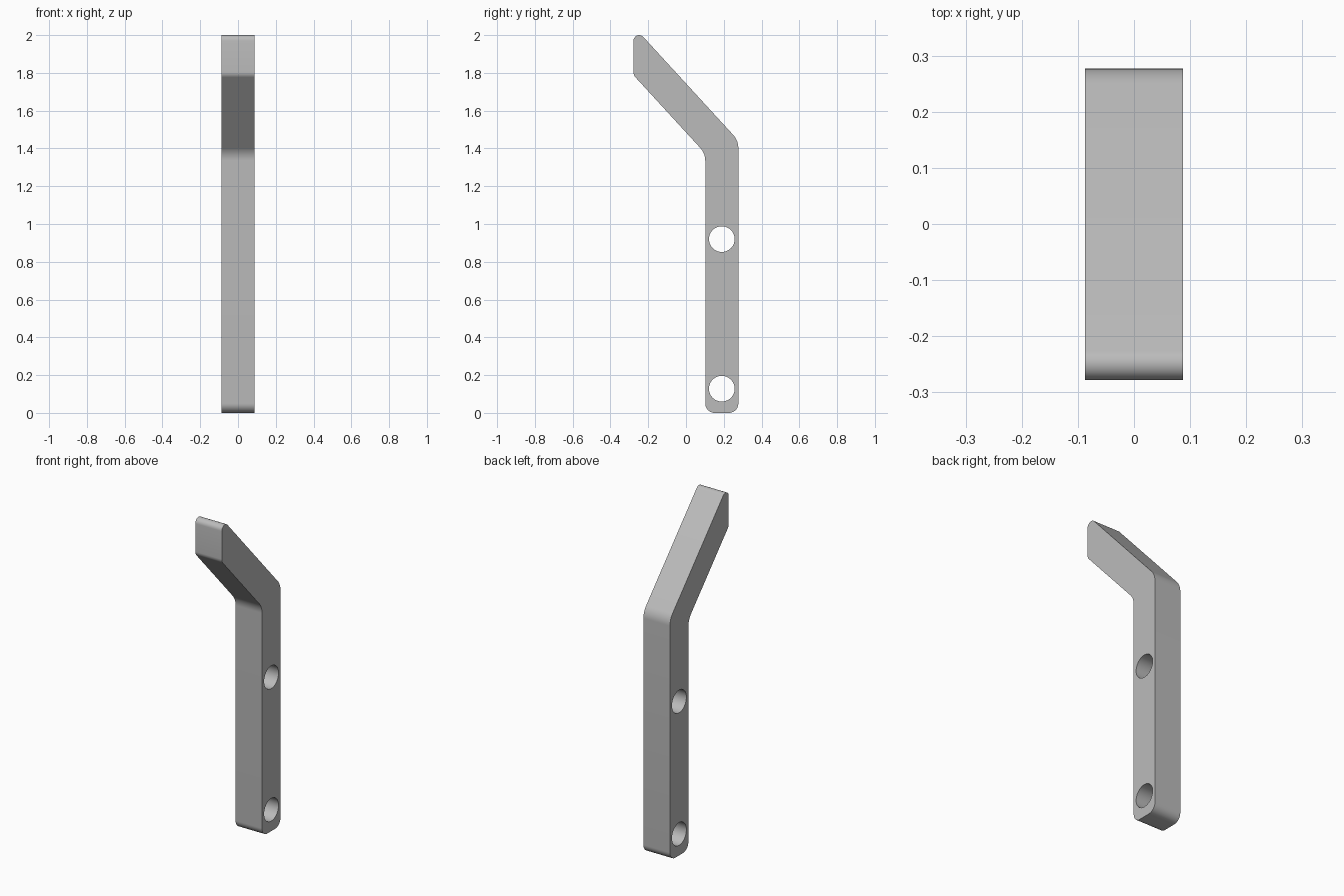
import bpy
import bmesh
import math
from mathutils import Vector, Matrix

if "Cube" in bpy.data.objects:
    bpy.data.objects.remove(bpy.data.objects["Cube"], do_unlink=True)

WIDTH = 0.175
BACK, FRONT, TIP = 0.277, 0.102, -0.278
SLOPE = 1.09                      # fall of the bent arm
UPPER, LOWER = 1.744, 1.485       # arm line heights at y = 0

grey = bpy.data.materials.new("plain grey")
grey.use_nodes = True
colour = (0.5, 0.5, 0.5, 1)
grey.diffuse_color = colour
grey.node_tree.nodes["Principled BSDF"].inputs["Base Color"].default_value = colour


def fillet(prev, corner, nxt, radius, steps=10):
    """Points of a round arc replacing one profile corner."""
    a, b = (prev - corner).normalized(), (nxt - corner).normalized()
    half = a.angle(b) / 2
    centre = corner + (a + b).normalized() * radius / math.sin(half)
    start = corner + a * radius / math.tan(half) - centre
    end = corner + b * radius / math.tan(half) - centre
    sweep = math.pi - 2 * half
    return [centre + (start * math.sin(sweep * (1 - i / steps))
                      + end * math.sin(sweep * i / steps)) / math.sin(sweep)
            for i in range(steps + 1)]


# Side profile corners (y, z) with their rounding radii
corners = [
    (FRONT, 0, 0.05),
    (BACK, 0, 0.05),
    (BACK, UPPER - SLOPE * BACK, 0.1),
    (TIP, UPPER - SLOPE * TIP, 0.03),
    (TIP, LOWER - SLOPE * TIP, 0.04),
    (FRONT, LOWER - SLOPE * FRONT, 0.1),
]
points = [Vector((y, z)) for y, z, _ in corners]
outline = []
for i, (_, _, radius) in enumerate(corners):
    outline += fillet(points[i - 1], points[i], points[(i + 1) % len(points)], radius)

# Bent bar, extruded across its width
bm = bmesh.new()
face = bm.faces.new([bm.verts.new((-WIDTH / 2, p.x, p.y)) for p in outline])
extruded = bmesh.ops.extrude_face_region(bm, geom=[face])["geom"]
bmesh.ops.translate(bm, vec=(WIDTH, 0, 0),
                    verts=[g for g in extruded if isinstance(g, bmesh.types.BMVert)])
bmesh.ops.recalc_face_normals(bm, faces=bm.faces)
mesh = bpy.data.meshes.new("bent_bar")
bm.to_mesh(mesh)
bm.free()
mesh.materials.append(grey)
bar = bpy.data.objects.new("bent_bar", mesh)
bpy.context.collection.objects.link(bar)
bpy.ops.object.select_all(action="DESELECT")

# Two bolt holes through the upright
for height in (0.128, 0.92):
    bpy.ops.mesh.primitive_cylinder_add(
        vertices=48, radius=0.068, depth=WIDTH * 2,
        location=(0, (FRONT + BACK) / 2, height), rotation=(0, math.pi / 2, 0))
    cutter = bpy.context.object
    cutter.name = "hole_cutter"
    cutter.hide_render = True
    cutter.data.materials.append(grey)
    cut = bar.modifiers.new("bolt_hole", "BOOLEAN")
    cut.operation = "DIFFERENCE"
    cut.solver = "EXACT"
    cut.object = cutter
    bpy.context.view_layer.objects.active = bar
    bpy.ops.object.modifier_apply(modifier=cut.name)
    bpy.data.objects.remove(cutter, do_unlink=True)

# Smooth rounded corners, crisp side edges
bar.select_set(True)
bpy.context.view_layer.objects.active = bar
bpy.ops.object.shade_smooth_by_angle(angle=math.radians(30))
